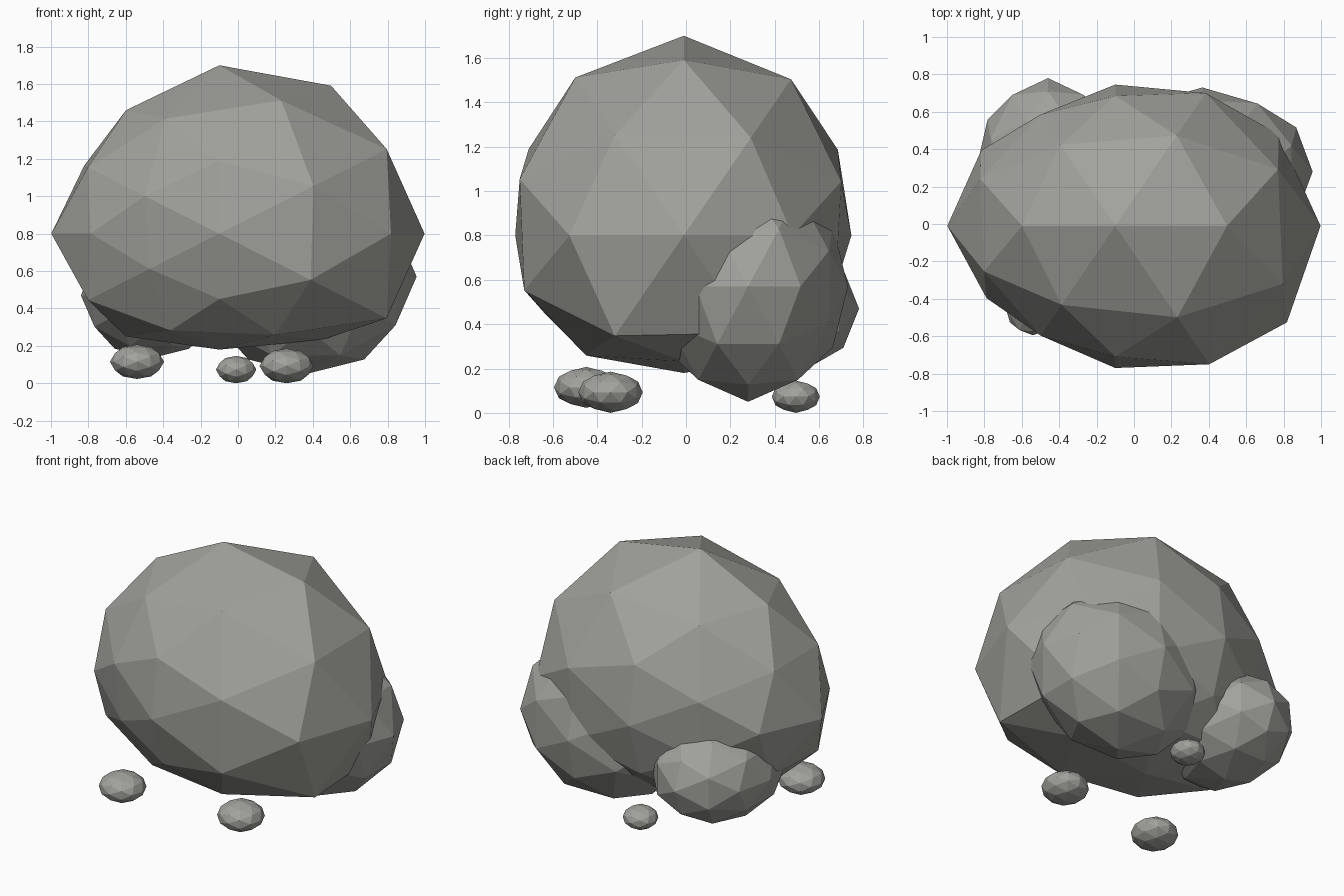
import bpy, bmesh
from itertools import product
from mathutils import Vector

old = bpy.data.objects.get("Cube")
if old:
    bpy.data.objects.remove(old, do_unlink=True)

stone = bpy.data.materials.new("grey_stone")
stone.use_nodes = True
grey = (0.36, 0.36, 0.335, 1)
stone.diffuse_color = grey
bsdf = stone.node_tree.nodes["Principled BSDF"]
bsdf.inputs["Base Color"].default_value = grey
bsdf.inputs["Roughness"].default_value = 0.9

# One octant of a once-divided icosahedron; mirroring the signs gives the ball
OCTANT = [(.309, .5, .809), (.809, .309, .5), (.5, .809, .309),
          (.526, 0, .851), (0, .851, .526), (.851, .526, 0),
          (1, 0, 0), (0, 1, 0), (0, 0, 1)]

# Radius of each corner of the boulder, in the order of directions()
BOULDER = [.87, .80, .88, .79, .78, .74, .76, .69,
           .88, .88, .905, .905, .73, .70, .71, .71,
           .79, .76, .823, .80, .66, .63, .653, .61,
           .93, .855, .776, .78,
           .735, .68, .74, .665,
           .84, .883, .69, .662,
           .898, .735, .68, .684, .90, .90]


def directions():
    dirs = []
    for p in OCTANT:
        signs = [(1, -1) if c else (1,) for c in p]
        dirs += [Vector(a * b for a, b in zip(p, s)) for s in product(*signs)]
    return dirs


def rock(name, centre, size, radii=None, floor=None):
    """Faceted stone; below the floor level its corners are pressed flat."""
    bm = bmesh.new()
    dirs = directions()
    verts = [bm.verts.new(d.normalized()) for d in dirs]
    bmesh.ops.convex_hull(bm, input=verts)
    bmesh.ops.recalc_face_normals(bm, faces=bm.faces)
    for i, v in enumerate(verts):
        r = radii[i] if radii else 1
        v.co = Vector(c * s * r for c, s in zip(v.co, size))
        if floor is not None and v.co.z < floor:
            v.co.z = floor + (v.co.z - floor) * 0.3
    mesh = bpy.data.meshes.new(name)
    bm.to_mesh(mesh)
    bm.free()
    mesh.materials.append(stone)
    obj = bpy.data.objects.new(name, mesh)
    obj.location = centre
    bpy.context.collection.objects.link(obj)
    return obj


# Main boulder
rock("main_boulder", (-.1, -.01, .8), (1.222, 1.111, 1), BOULDER, floor=-.5)

# Two stones half buried in its back
rock("back_left_stone", (.365, .28, .57), (.59, .45, .52))
rock("back_right_stone", (-.46, .31, .47), (.38, .47, .335))

# Loose pebbles
rock("front_right_pebble", (-.54, -.45, .115), (.145, .145, .092))
rock("front_left_pebble", (.26, -.34, .093), (.145, .145, .093))
rock("back_pebble", (-.01, .495, .073), (.108, .108, .073))
